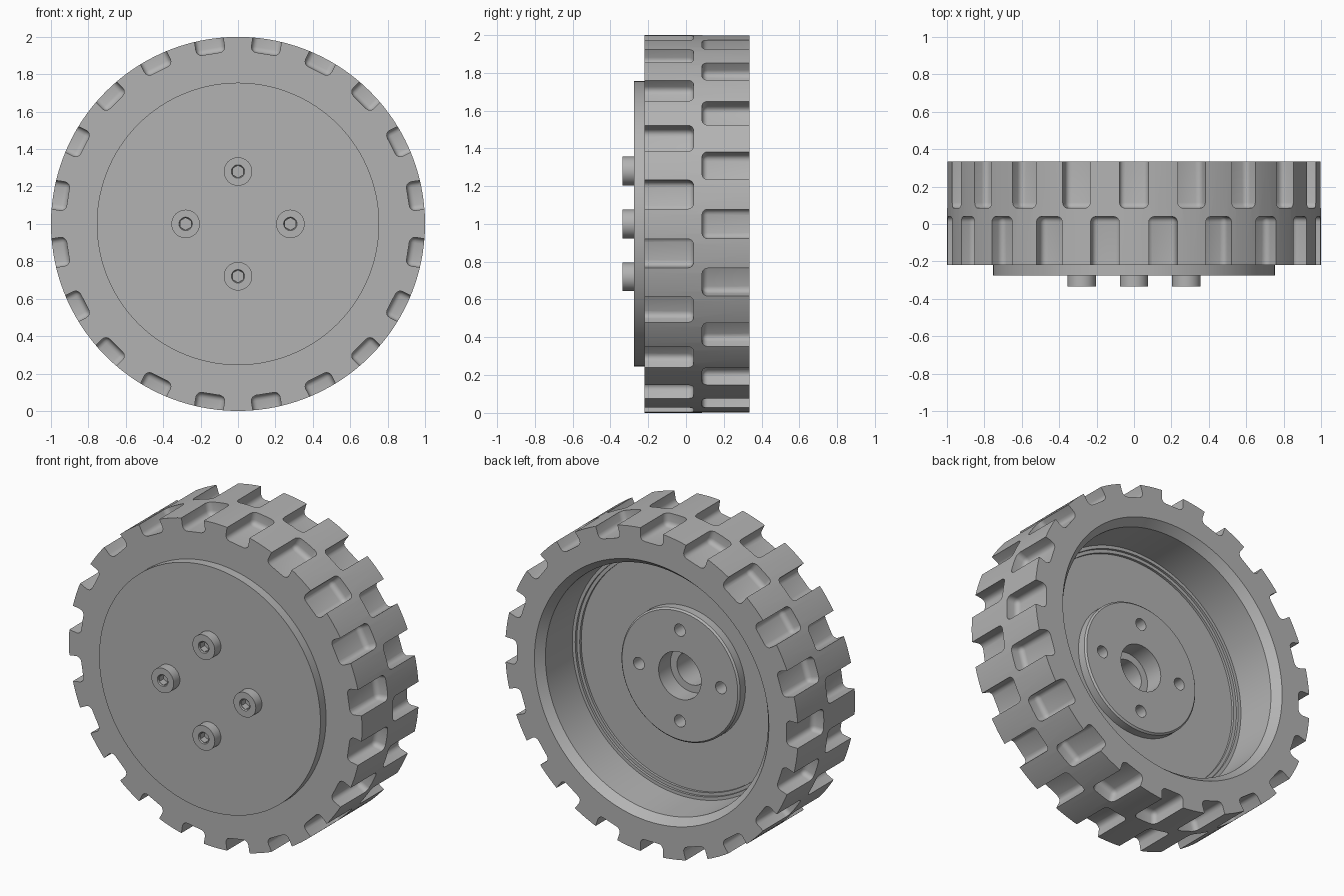
import bpy, bmesh
from math import radians, sin, cos, pi
from mathutils import Matrix, Vector

if "Cube" in bpy.data.objects:
    bpy.data.objects.remove(bpy.data.objects["Cube"])

AXLE = Vector((0, 0, 1))
BOLT_CIRCLE = 0.28

grey = bpy.data.materials.new("plain_grey")
grey.use_nodes = True
colour = (0.45, 0.45, 0.45, 1)
grey.diffuse_color = colour
grey.node_tree.nodes["Principled BSDF"].inputs["Base Color"].default_value = colour


def to_object(name, bm):
    bmesh.ops.recalc_face_normals(bm, faces=bm.faces)
    mesh = bpy.data.meshes.new(name)
    bm.to_mesh(mesh)
    bm.free()
    mesh.materials.append(grey)
    obj = bpy.data.objects.new(name, mesh)
    bpy.context.collection.objects.link(obj)
    return obj


def lathe(name, profile, steps, centre):
    """Turn a (radius, y) profile round the y axis."""
    bm = bmesh.new()
    verts = [bm.verts.new((0, y, r)) for r, y in profile]
    edges = [bm.edges.new(pair) for pair in zip(verts, verts[1:])]
    bmesh.ops.spin(bm, geom=verts + edges, cent=(0, 0, 0), axis=(0, 1, 0),
                   angle=2 * pi, steps=steps)
    bmesh.ops.remove_doubles(bm, verts=bm.verts, dist=0.0001)
    bmesh.ops.translate(bm, verts=bm.verts, vec=centre)
    return to_object(name, bm)


def add_rod(bm, centre, radius, y0, y1, sides):
    """Add a closed rod along y."""
    place = Matrix.Translation(centre + Vector((0, (y0 + y1) / 2, 0)))
    bmesh.ops.create_cone(bm, cap_ends=True, segments=sides, radius1=radius,
                          radius2=radius, depth=y1 - y0,
                          matrix=place @ Matrix.Rotation(pi / 2, 4, 'X'))


def cut(obj, cutter):
    mod = obj.modifiers.new("cut", 'BOOLEAN')
    mod.operation = 'DIFFERENCE'
    mod.solver = 'EXACT'
    mod.object = cutter
    activate(obj)
    bpy.ops.object.modifier_apply(modifier=mod.name)
    bpy.data.objects.remove(cutter)


def activate(obj):
    bpy.ops.object.select_all(action='DESELECT')
    obj.select_set(True)
    bpy.context.view_layer.objects.active = obj


def smooth(obj):
    activate(obj)
    bpy.ops.object.shade_smooth_by_angle(angle=radians(30))


bolt_spots = [AXLE + BOLT_CIRCLE * Vector((cos(k * pi / 2), 0, sin(k * pi / 2)))
              for k in range(4)]

# Wheel body: cover disc, tread, bevelled bore, stepped web, hub and centre bore
wheel = lathe("wheel", [
    (0, -0.275), (0.755, -0.275), (0.755, -0.22), (1, -0.22), (1, 0.335),
    (0.80, 0.335), (0.76, 0.285), (0.755, 0.03), (0.735, 0.03), (0.735, 0.015),
    (0.715, 0.015), (0.715, 0), (0.405, 0), (0.405, 0.05), (0.395, 0.06),
    (0.145, 0.06), (0.145, -0.055), (0.10, -0.055), (0.10, -0.22), (0, -0.22),
], 120, AXLE)

# Two staggered rows of rounded tread pockets, plus the hub bolt holes
pockets = bmesh.new()
for y0, y1, offset in ((-0.40, 0.04, 9), (0.085, 0.50, 0)):
    for k in range(20):
        turn = Matrix.Rotation(radians(offset + 18 * k), 4, 'Y')
        place = (Matrix.Translation(AXLE) @ turn
                 @ Matrix.Translation((0, (y0 + y1) / 2, 1.02))
                 @ Matrix.Diagonal((0.155, y1 - y0, 0.2, 1)))
        bmesh.ops.create_cube(pockets, size=1, matrix=place)
bmesh.ops.bevel(pockets, geom=pockets.edges[:], offset=0.03, segments=4,
                profile=0.5, affect='EDGES')
for spot in bolt_spots:
    add_rod(pockets, spot, 0.037, -0.1, 0.2, 24)
cut(wheel, to_object("pocket_cutter", pockets))
smooth(wheel)

# Socket-head bolts
for side, spot in zip(("left", "top", "right", "bottom"), bolt_spots):
    bolt = lathe("bolt_" + side, [(0, -0.27), (0.076, -0.27), (0.076, -0.335),
                                  (0.036, -0.335), (0.032, -0.328), (0, -0.328)],
                 40, spot)
    socket = bmesh.new()
    add_rod(socket, spot, 0.032, -0.36, -0.285, 6)
    cut(bolt, to_object("socket_cutter", socket))
    smooth(bolt)
